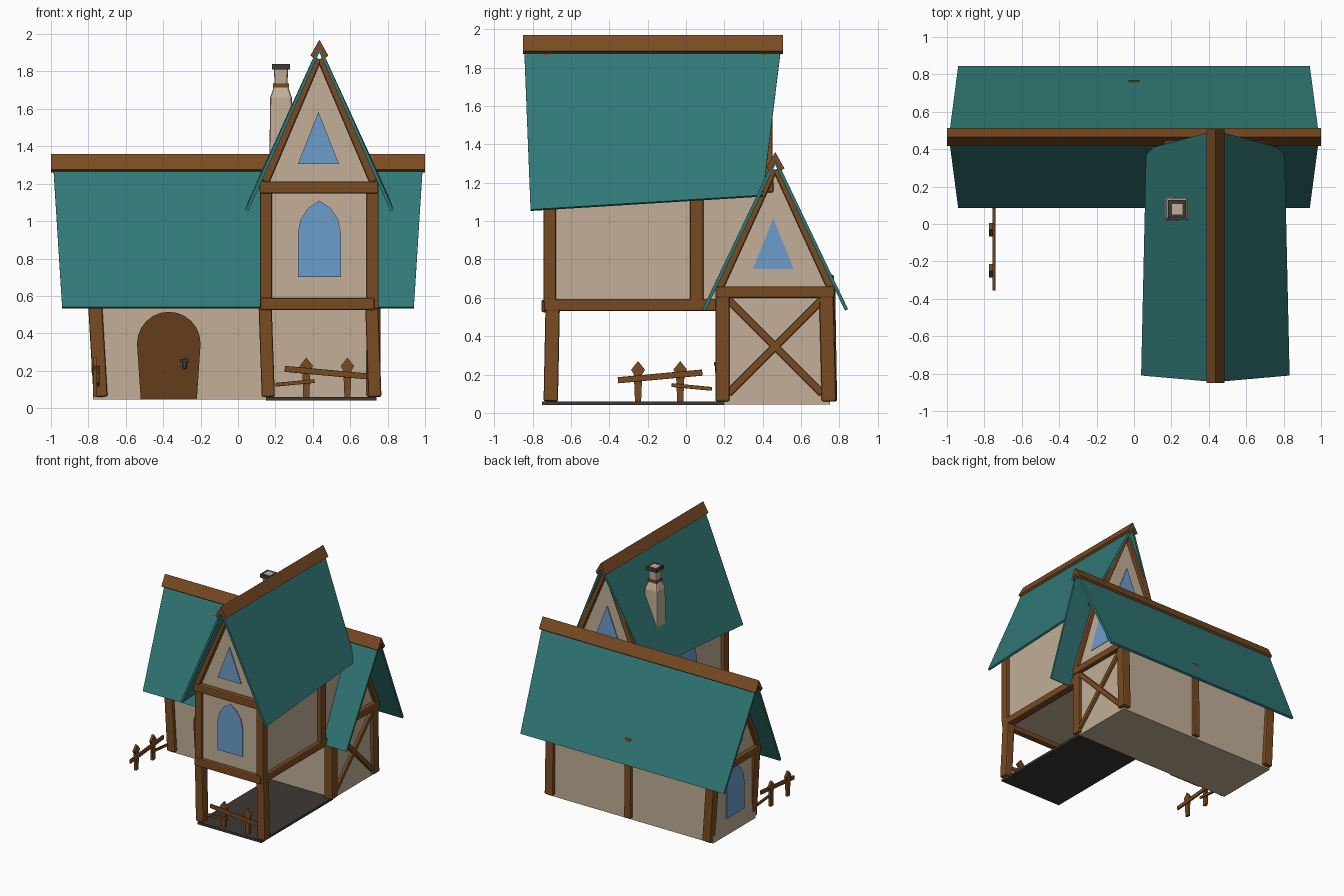
import bpy, bmesh, math
from mathutils import Vector as V

if "Cube" in bpy.data.objects:
    bpy.data.objects.remove(bpy.data.objects["Cube"])


def material(name, rgb):
    m = bpy.data.materials.new(name)
    m.diffuse_color = (*rgb, 1)
    m.use_nodes = True
    m.node_tree.nodes["Principled BSDF"].inputs["Base Color"].default_value = m.diffuse_color
    return m


TEAL = material("teal_roof", (0.03, 0.19, 0.18))
WOOD = material("brown_wood", (0.19, 0.07, 0.016))
PLASTER = material("cream_plaster", (0.54, 0.43, 0.31))
STONE = material("dark_stone", (0.048, 0.040, 0.035))
GLASS = material("blue_glass", (0.15, 0.34, 0.60))
DOOR = material("dark_door_wood", (0.13, 0.047, 0.011))
X, Y, Z = V((1, 0, 0)), V((0, 1, 0)), V((0, 0, 1))


def finish(name, bm, mat, bevel=0):
    bmesh.ops.recalc_face_normals(bm, faces=bm.faces)
    me = bpy.data.meshes.new(name)
    bm.to_mesh(me)
    bm.free()
    ob = bpy.data.objects.new(name, me)
    bpy.context.collection.objects.link(ob)
    me.materials.append(mat)
    if bevel:
        b = ob.modifiers.new("soft_edges", 'BEVEL')
        b.width, b.segments = bevel, 2
    return ob


def solid(name, pts, vec, mat, rim=0, bevel=0):
    """Extrude a polygon along vec; rim > 0 leaves only a border."""
    bm = bmesh.new()
    f = bm.faces.new([bm.verts.new(p) for p in pts])
    bm.normal_update()
    if rim:
        bmesh.ops.inset_region(bm, faces=[f], thickness=rim, use_even_offset=True)
        bmesh.ops.delete(bm, geom=[f], context='FACES_ONLY')
    r = bmesh.ops.extrude_face_region(bm, geom=bm.faces[:])
    bmesh.ops.translate(bm, vec=V(vec), verts=[g for g in r['geom'] if isinstance(g, bmesh.types.BMVert)])
    return finish(name, bm, mat, bevel)


def beam(name, a, b, w, depth, n=Y, mat=WOOD, bevel=0.009):
    """Box beam from a to b; depth is measured along n."""
    a, b = V(a), V(b)
    d = (b - a).normalized()
    s = d.cross(n).normalized() * w / 2
    t = s.cross(d).normalized() * depth / 2
    return solid(name, [a + s + t, a - s + t, a - s - t, a + s - t], b - a, mat, bevel=bevel)


def place(pts, o, u):
    return [V(o) + u * p + Z * q for p, q in pts]


def mirrored(half):
    return half + [(-p, q) for p, q in reversed(half) if p > 1e-6]


def opening(name, pts, o, u, n, rim=0.035, pane=GLASS):
    """Framed window or door standing on a wall that faces n."""
    p = place(pts, o, u)
    solid(name + "_frame", [q - n * 0.01 for q in p], n * 0.045, WOOD, rim=rim, bevel=0.006)
    solid(name + "_pane", [q + n * 0.002 for q in p], n * 0.007, pane)


LANCET = mirrored([(0.115, 0), (0.115, 0.24), (0.10, 0.31), (0.06, 0.37), (0, 0.41)])
TRIANGLE = [(-0.11, 0), (0.11, 0), (0, 0.28)]
ARCH = mirrored([(0.15, 0)] + [(0.17 * math.cos(math.radians(a)), 0.3 + 0.17 * math.sin(math.radians(a)))
                               for a in range(0, 91, 15)])

# stone base: L-shaped rim and floor
L = [(-.815, .15), (.13, .15), (.13, -.77), (.76, -.77), (.76, .78), (-.815, .78)]
solid("base_rim", [(x, y, 0) for x, y in L], Z * 0.07, STONE, rim=0.04)
solid("porch_floor", [(.15, -.75, .04), (.74, -.75, .04), (.74, .2, .04), (.15, .2, .04)], Z * 0.02, STONE)

# plaster bodies
YC, XC = 0.465, 0.435
solid("main_walls", place([(-.275, .045), (.285, .045), (.285, .68), (0, 1.27), (-.275, .68)],
                          (-.775, YC, 0), Y), X * 1.51, PLASTER)
solid("tower_walls", place([(-.285, .56), (.285, .56), (.285, 1.24), (0, 1.86), (-.285, 1.24)],
                           (XC, -.72, 0), X), Y * 1.14, PLASTER)


# roofs: two thin slopes and a chevron ridge cap each
def roof_slope(name, pts):
    pts = [V(p) for p in pts]
    n = (pts[1] - pts[0]).cross(pts[2] - pts[0]).normalized()
    solid(name, pts, n * (-0.018 if n.z > 0 else 0.018), TEAL)


CAP = [(0, 0), (.048, -.085), (.028, -.10), (0, -.05), (-.028, -.10), (-.048, -.085)]
for s, side in ((-1, "front"), (1, "back")):
    roof_slope("main_roof_" + side, [(-.99, YC, 1.335), (.99, YC, 1.335),
                                     (.94, YC + s * .38, .54), (-.94, YC + s * .38, .54)])
for s, side in ((-1, "left"), (1, "right")):
    roof_slope("tower_roof_" + side, [(XC, -.845, 1.945), (XC, .50, 1.945),
                                      (XC + s * .37, .40, 1.135), (XC + s * .397, -.81, 1.06)])
solid("main_ridge", place(CAP, (-1, YC, 1.36), Y), X * 2, WOOD)
solid("tower_ridge", place(CAP, (XC, -.85, 1.97), X), Y * 1.355, WOOD)

# main wing posts and end walls
for x0, x1, y0, y1, nm in ((-.735, -.77, .20, .20, "left_front"), (.725, .725, .19, .19, "right_front"),
                           (-.735, -.77, .75, .74, "left_back"), (.725, .725, .745, .73, "right_back")):
    beam("post_" + nm, (x0, y0, .06), (x1, y1, .66), .075, .075)
beam("post_back_middle", (0, .755, .06), (0, .745, .72), .06, .05)
for x, s, nm in ((-.775, -1, "left"), (.735, 1, "right")):
    beam("gable_tie_" + nm, (x, .16, .63), (x, .775, .63), .06, .07, X)
    for t in (-1, 1):
        beam("gable_rafter_" + nm, (x, YC + t * .29, .65), (x, YC + t * .008, 1.27), .04, .06, X)
    opening("gable_window_" + nm, [(p * .97, q * .94) for p, q in TRIANGLE],
            (x - s * .005, YC - .01, .75), Y, X * s, rim=.03)
for a, b in ((.10, .59), (.59, .10)):
    beam("cross_brace", (.737, .22, a), (.737, .71, b), .04, .04, X)
opening("left_window", LANCET, (-.775, YC, .19), Y, -X)

# front door with a round arch and handle
opening("front_door", ARCH, (-.37, .19, .045), X, -Y, rim=.035, pane=DOOR)
beam("door_handle", (-.285, .165, .21), (-.285, .165, .265), .022, .03, mat=STONE, bevel=.006)
beam("door_handle_grip", (-.31, .155, .255), (-.265, .155, .255), .018, .018, mat=STONE, bevel=.004)

# tower frame
for s, nm in ((-1, "left"), (1, "right")):
    x = XC + s * .285
    beam("porch_post_" + nm, (x + .012, -.705, .06), (x - .005, -.695, .55), .07, .075)
    beam("tower_post_front_" + nm, (x, -.71, .57), (x, -.71, 1.17), .065, .065)
    beam("tower_post_back_" + nm, (x, .055, .57), (x, .055, 1.17), .065, .07)
    beam("tower_sill_" + nm, (x, -.74, .56), (x, .2, .56), .06, .065, X)
for y in (-.725, .42):
    if y < 0:
        beam("tower_floor_beam", (.12, y, .557), (.73, y, .557), .065, .055)
    beam("tower_gable_tie", (.115, y, 1.18), (.75, y, 1.18), .065, .07)
    for t in (-1, 1):
        beam("tower_rafter", (XC + t * .29, y, 1.21), (XC + t * .01, y, 1.87), .045, .06)
    opening("tower_gable_window", TRIANGLE, (XC - .005, y + (.005 if y < 0 else 0), 1.305),
            X, -Y if y < 0 else Y, rim=.03)
opening("tower_front_window", LANCET, (XC, -.72, .70), X, -Y)
opening("tower_left_window", LANCET, (.15, -.23, .70), Y, -X)

# chimney
bm = bmesh.new()
rings = []
for h, z in ((.063, 1.28), (.058, 1.66), (.034, 1.73), (.040, 1.84)):
    rings.append([bm.verts.new((.23 + a * h, .08 + b * h, z)) for a, b in ((-1, -1), (1, -1), (1, 1), (-1, 1))])
for lo, hi in zip(rings, rings[1:]):
    for i in range(4):
        bm.faces.new((lo[i], lo[(i + 1) % 4], hi[(i + 1) % 4], hi[i]))
bm.faces.new(rings[0])
bm.faces.new(rings[-1])
finish("chimney_stack", bm, PLASTER, bevel=.012)


def square(h, z):
    return [(.23 - h, .08 - h, z), (.23 + h, .08 - h, z), (.23 + h, .08 + h, z), (.23 - h, .08 + h, z)]


solid("chimney_band", square(.042, 1.715), Z * .02, WOOD)
solid("chimney_collar", square(.048, 1.81), Z * .03, STONE)
solid("chimney_cap", square(.06, 1.832), Z * .036, STONE, rim=.03, bevel=.004)

# fences: two pointed pickets and two crooked rails
PICKET = [(-.016, .06), (.016, .06), (.022, .20), (.036, .225), (0, .27), (-.036, .225), (-.022, .20)]


def fence(name, o, u, n):
    for c in (.365, .585):
        solid(name + "_picket", place(PICKET, V(o) + u * c, u), n * .02, WOOD)
    for a, za, b, zb, w in ((.25, .21, .69, .17, .032), (.20, .125, .41, .145, .02)):
        p = V(o) - n * .006
        beam(name + "_rail", p + u * a + Z * za, p + u * b + Z * zb, w, .016, n, bevel=.003)


fence("porch_fence", (0, -.715, 0), X, Y)
fence("side_fence", (-.755, .335, 0), -Y, -X)
